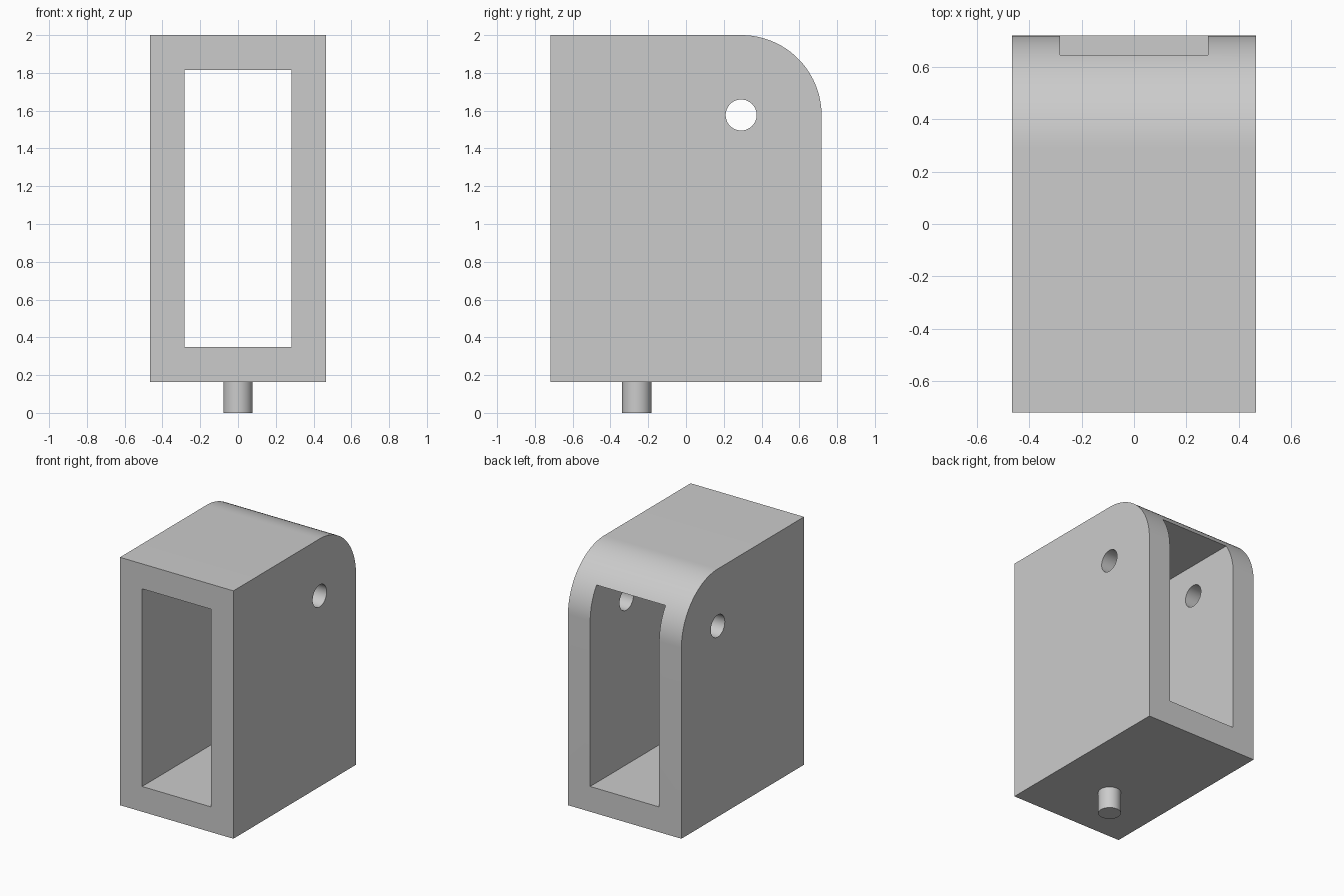
import bpy
import bmesh
from math import sin, cos, pi, radians
from mathutils import Matrix

cube = bpy.data.objects.get("Cube")
if cube:
    bpy.data.objects.remove(cube, do_unlink=True)

HALF_X, HALF_Y = 0.465, 0.718
BASE_Z, TOP_Z = 0.163, 2.0
ROUND = 0.425

grey = bpy.data.materials.new("plain grey")
grey.use_nodes = True
grey.diffuse_color = (0.6, 0.6, 0.6, 1)
grey.node_tree.nodes["Principled BSDF"].inputs["Base Color"].default_value = (0.6, 0.6, 0.6, 1)


def add_object(name, bm):
    bmesh.ops.recalc_face_normals(bm, faces=bm.faces)
    mesh = bpy.data.meshes.new(name)
    bm.to_mesh(mesh)
    bm.free()
    mesh.materials.append(grey)
    obj = bpy.data.objects.new(name, mesh)
    bpy.context.collection.objects.link(obj)
    return obj


def cylinder(name, radius, depth, matrix):
    bm = bmesh.new()
    bmesh.ops.create_cone(bm, cap_ends=True, segments=48, radius1=radius,
                          radius2=radius, depth=depth, matrix=matrix)
    return add_object(name, bm)


def activate(obj):
    bpy.ops.object.select_all(action='DESELECT')
    obj.select_set(True)
    bpy.context.view_layer.objects.active = obj


def cut(target, cutter):
    mod = target.modifiers.new("cut", 'BOOLEAN')
    mod.operation = 'DIFFERENCE'
    mod.solver = 'EXACT'
    mod.object = cutter
    activate(target)
    bpy.ops.object.modifier_apply(modifier=mod.name)
    bpy.data.objects.remove(cutter, do_unlink=True)


# Housing: side profile with a rounded upper back edge, extruded across x
cy, cz = HALF_Y - ROUND, TOP_Z - ROUND
profile = [(-HALF_Y, BASE_Z), (HALF_Y, BASE_Z)]
steps = 24
for i in range(steps + 1):
    a = pi / 2 * i / steps
    profile.append((cy + ROUND * cos(a), cz + ROUND * sin(a)))
profile.append((-HALF_Y, TOP_Z))

bm = bmesh.new()
side = bm.faces.new([bm.verts.new((-HALF_X, y, z)) for y, z in profile])
swept = bmesh.ops.extrude_face_region(bm, geom=[side])["geom"]
bmesh.ops.translate(bm, vec=(2 * HALF_X, 0, 0),
                    verts=[v for v in swept if isinstance(v, bmesh.types.BMVert)])
housing = add_object("housing", bm)

# Rectangular opening from front to back
low, high = 0.35, 1.815
bm = bmesh.new()
bmesh.ops.create_cube(bm, size=1, matrix=Matrix.Translation((0, 0, (low + high) / 2))
                      @ Matrix.Diagonal((0.566, 2, high - low, 1)))
cut(housing, add_object("opening_cutter", bm))

# Cross hole through both side walls
cut(housing, cylinder("hole_cutter", 0.082, 2,
                      Matrix.Translation((0, 0.292, 1.577)) @ Matrix.Rotation(pi / 2, 4, 'Y')))

# Locating pin under the base
pin = cylinder("locating_pin", 0.078, BASE_Z + 0.02,
               Matrix.Translation((0, -0.26, (BASE_Z + 0.02) / 2)))

for obj in (housing, pin):
    activate(obj)
    bpy.ops.object.shade_smooth_by_angle(angle=radians(30))
